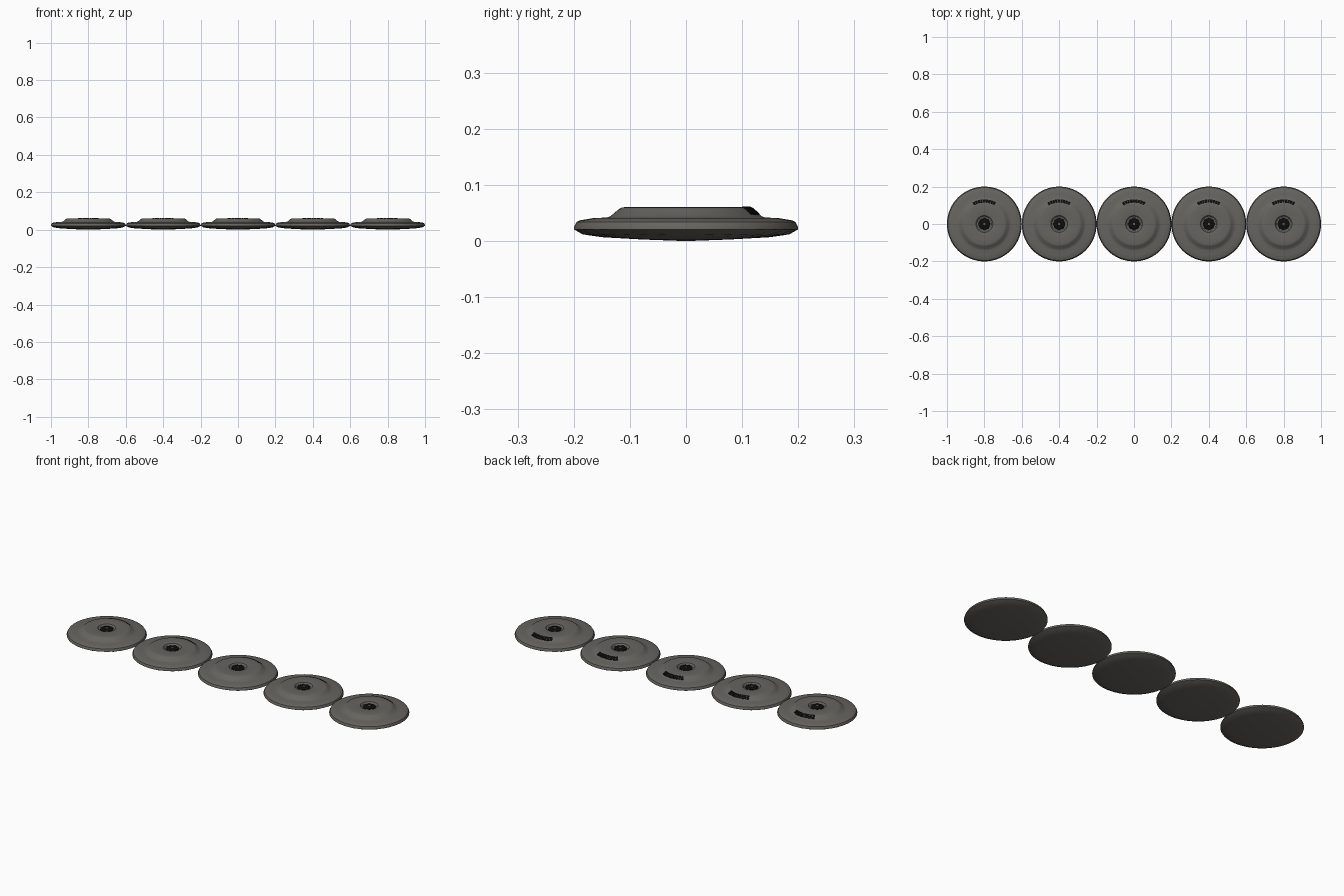
import bpy, bmesh, math

if "Cube" in bpy.data.objects:
    bpy.data.objects.remove(bpy.data.objects["Cube"])

SEG = 64
COUNT, SPACING = 5, 0.4


def material(name, rgb):
    m = bpy.data.materials.new(name)
    m.diffuse_color = (*rgb, 1)
    m.use_nodes = True
    m.node_tree.nodes["Principled BSDF"].inputs["Base Color"].default_value = m.diffuse_color
    return m


GREY = material("warm grey metal", (0.135, 0.128, 0.115))
BLACK = material("black", (0.004, 0.004, 0.004))


def finish(bm, name, mat, angle=30):
    bmesh.ops.recalc_face_normals(bm, faces=bm.faces)
    mesh = bpy.data.meshes.new(name)
    bm.to_mesh(mesh)
    bm.free()
    mesh.materials.append(mat)
    ob = bpy.data.objects.new(name, mesh)
    bpy.context.collection.objects.link(ob)
    bpy.ops.object.select_all(action='DESELECT')
    ob.select_set(True)
    bpy.context.view_layer.objects.active = ob
    bpy.ops.object.shade_smooth_by_angle(angle=math.radians(angle))
    return ob


def lathe(name, profile, mat, seg=SEG, flute=None):
    """Closed turned solid; profile runs from bottom axis to top axis."""
    bm = bmesh.new()
    rings = []
    for k, (r, z) in enumerate(profile):
        if r == 0:
            rings.append([bm.verts.new((0, 0, z))] * seg)
            continue
        ring = []
        for i in range(seg):
            a = 2 * math.pi * i / seg
            rr = r - 0.008 if k == flute and i % 2 else r
            ring.append(bm.verts.new((rr * math.cos(a), rr * math.sin(a), z)))
        rings.append(ring)
    for lo, hi in zip(rings, rings[1:]):
        for i in range(seg):
            j = (i + 1) % seg
            bm.faces.new(list(dict.fromkeys((lo[i], lo[j], hi[j], hi[i]))))
    return finish(bm, name, mat)


# Disc body: shallow fluted underside, rounded rim, raised top with a dished well
body = lathe("disc_body", [
    (0, 0.0), (0.08, 0.003), (0.15, 0.007), (0.184, 0.012), (0.2, 0.021),
    (0.2, 0.024), (0.195, 0.034), (0.189, 0.037), (0.165, 0.041),
    (0.142, 0.042), (0.135, 0.044), (0.121, 0.056), (0.115, 0.0595),
    (0.107, 0.061), (0.049, 0.061), (0.045, 0.060), (0.039, 0.053),
    (0.036, 0.052), (0, 0.052)], GREY, flute=3)

# Black button sitting in the well, with a small grey cap
button = lathe("centre_button", [
    (0, 0.051), (0.034, 0.051), (0.034, 0.055), (0.028, 0.058), (0, 0.058)],
    BLACK, seg=8)
cap = lathe("button_cap", [
    (0, 0.057), (0.006, 0.057), (0.006, 0.0595), (0, 0.0595)], GREY, seg=12)


# Black marking: an arc of plain thin plates on the rear slope
def marking():
    bm = bmesh.new()
    n, start, end = 9, math.radians(62), math.radians(120)
    step = (end - start) / n
    slope = [(0.1315, 0.0480), (0.1205, 0.0575), (0.114, 0.0608)]
    for i in range(n):
        a0 = start + i * step
        a1 = a0 + step * 0.88
        cols = []
        for a in (a0, a1):
            cols.append([[bm.verts.new((r * math.cos(a), r * math.sin(a), z + dz))
                          for r, z in slope] for dz in (-0.002, 0.0008)])
        (b0, t0), (b1, t1) = cols
        for k in range(2):
            bm.faces.new((t0[k], t1[k], t1[k + 1], t0[k + 1]))
            bm.faces.new((b0[k], b0[k + 1], b1[k + 1], b1[k]))
            bm.faces.new((t0[k], t0[k + 1], b0[k + 1], b0[k]))
            bm.faces.new((t1[k], b1[k], b1[k + 1], t1[k + 1]))
        bm.faces.new((t0[0], b0[0], b1[0], t1[0]))
        bm.faces.new((t0[2], t1[2], b1[2], b0[2]))
    return finish(bm, "rear_marking", BLACK)


parts = [body, button, cap, marking()]

# Repeat the disc in a row along x
for ob in parts:
    base = ob.name
    for i in range(COUNT):
        inst = ob if i == 0 else ob.copy()
        if i:
            bpy.context.collection.objects.link(inst)
        inst.name = f"{base}_{i + 1}"
        inst.location.x = (i - (COUNT - 1) / 2) * SPACING
